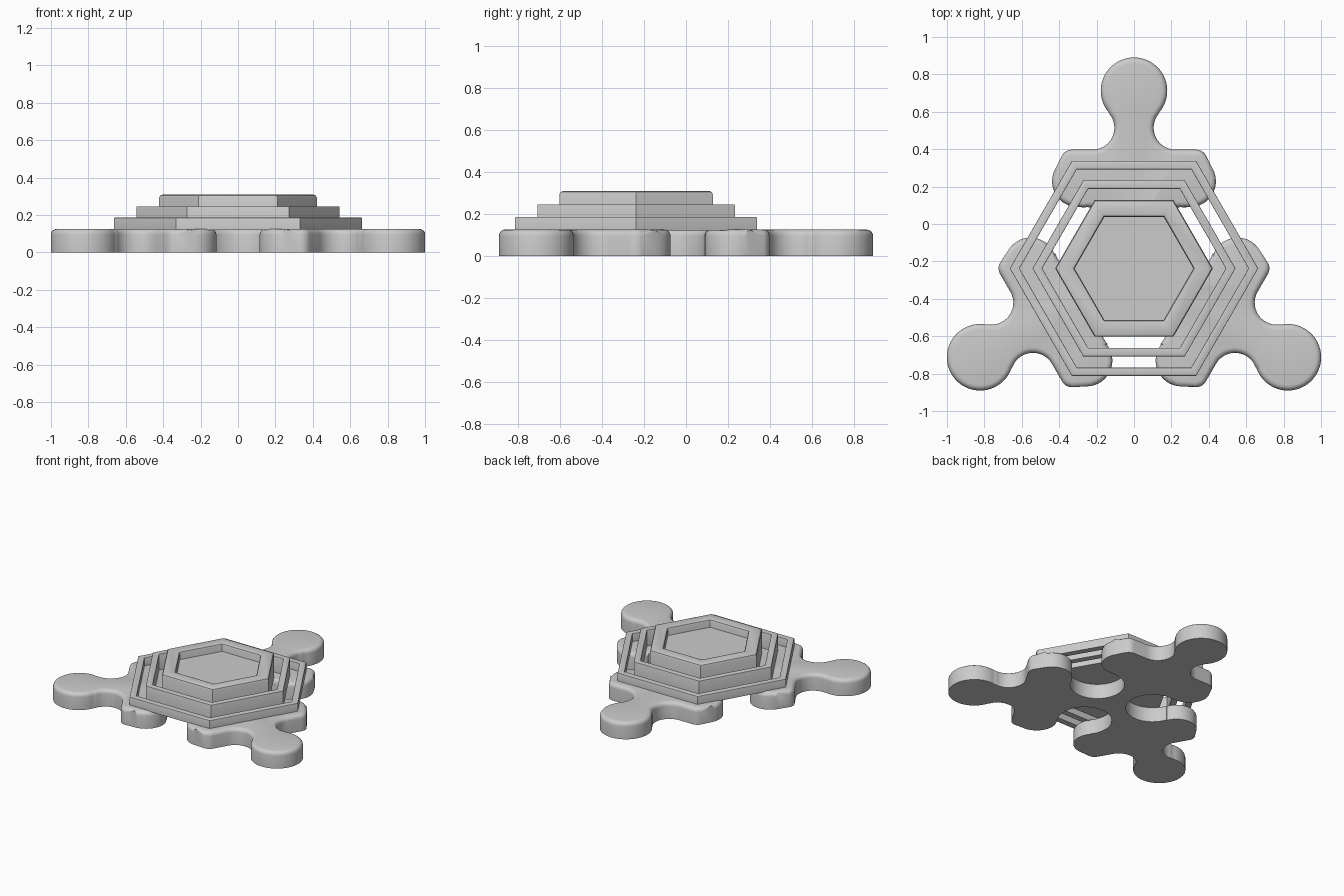
import bpy, bmesh
from math import cos, sin, radians, pi

if "Cube" in bpy.data.objects:
    bpy.data.objects.remove(bpy.data.objects["Cube"])

CY = -0.2375   # centre of the three-fold symmetry


def arc(cx, cy, r, a0, a1, n):
    return [(cx + r * cos(radians(a0 + (a1 - a0) * i / n)),
             cy + r * sin(radians(a0 + (a1 - a0) * i / n))) for i in range(n + 1)]


def rot(p, a):
    return (p[0] * cos(a) - p[1] * sin(a), p[0] * sin(a) + p[1] * cos(a))


def finish(bm, name, angle):
    bmesh.ops.recalc_face_normals(bm, faces=bm.faces[:])
    me = bpy.data.meshes.new(name)
    bm.to_mesh(me)
    bm.free()
    ob = bpy.data.objects.new(name, me)
    ob.location = (0, CY, 0)
    bpy.context.collection.objects.link(ob)
    bpy.ops.object.select_all(action='DESELECT')
    ob.select_set(True)
    bpy.context.view_layer.objects.active = ob
    bpy.ops.object.shade_smooth_by_angle(angle=radians(angle))
    return ob


def extruded(name, pts, z0, z1, bevel, seg, angle):
    """Solid from an outline, rounded along its top edge only."""
    bm = bmesh.new()
    f = bm.faces.new([bm.verts.new((x, y, z0)) for x, y in pts])
    new = bmesh.ops.extrude_face_region(bm, geom=[f], use_keep_orig=True)['geom']
    for v in [g for g in new if isinstance(g, bmesh.types.BMVert)]:
        v.co.z = z1
    top = [e for e in bm.edges if all(v.co.z > z1 - 1e-5 for v in e.verts)]
    bmesh.ops.bevel(bm, geom=top, offset=bevel, segments=seg, profile=0.5,
                    affect='EDGES', clamp_overlap=False)
    return finish(bm, name, angle)


def hex_ring(name, sections):
    """Hexagonal sweep of a closed (apothem, z) cross-section."""
    bm = bmesh.new()
    k = 1 / cos(pi / 6)
    loops = [[bm.verts.new((a * k * cos(i * pi / 3), a * k * sin(i * pi / 3), z))
              for a, z in sections] for i in range(6)]
    n = len(sections)
    for i in range(6):
        A, B = loops[i], loops[(i + 1) % 6]
        for j in range(n):
            bm.faces.new((A[j], A[(j + 1) % n], B[(j + 1) % n], B[j]))
    return finish(bm, name, 25)


def ring_profile(inner, outer, z0, z1, b):
    return [(inner, z0), (outer, z0), (outer, z1 - b), (outer - b * .3, z1 - b * .3),
            (outer - b, z1), (inner + b, z1), (inner + b * .3, z1 - b * .3), (inner, z1 - b)]


# Half outline of one arm: knob, neck, rounded hexagon corner, side lobe, centre cut
half = (arc(0, 0.95, 0.178, 90, -41.7, 18)
        + arc(0.222, 0.752, 0.117, 140, 270, 14)
        + arc(0.332, 0.575, 0.06, 90, 30, 6)
        + arc(0.30, 0.466, 0.138, 30, -98, 14)
        + arc(0.247, 0.1425, 0.185, 80, 210, 16))
mirrored = [(-x, y) for x, y in reversed(half[1:-1])]

# Three arms joined into one base, walked clockwise
outline = []
for i in range(3):
    outline += [rot(p, -i * 2 * pi / 3) for p in mirrored + half]
extruded("base", outline, 0, 0.125, 0.03, 4, 40)

# Stepped hexagonal rings
hex_ring("outer_ring", ring_profile(0.53, 0.575, 0.12, 0.185, 0.004))
hex_ring("middle_ring", ring_profile(0.425, 0.47, 0.12, 0.245, 0.004))
hex_ring("top_rim", ring_profile(0.275, 0.365, 0.12, 0.308, 0.016))

# Recessed floor inside the top rim
R = 0.28 / cos(pi / 6)
extruded("top_floor", [(R * cos(i * pi / 3), R * sin(i * pi / 3)) for i in range(6)],
         0.12, 0.25, 0.001, 1, 25)
